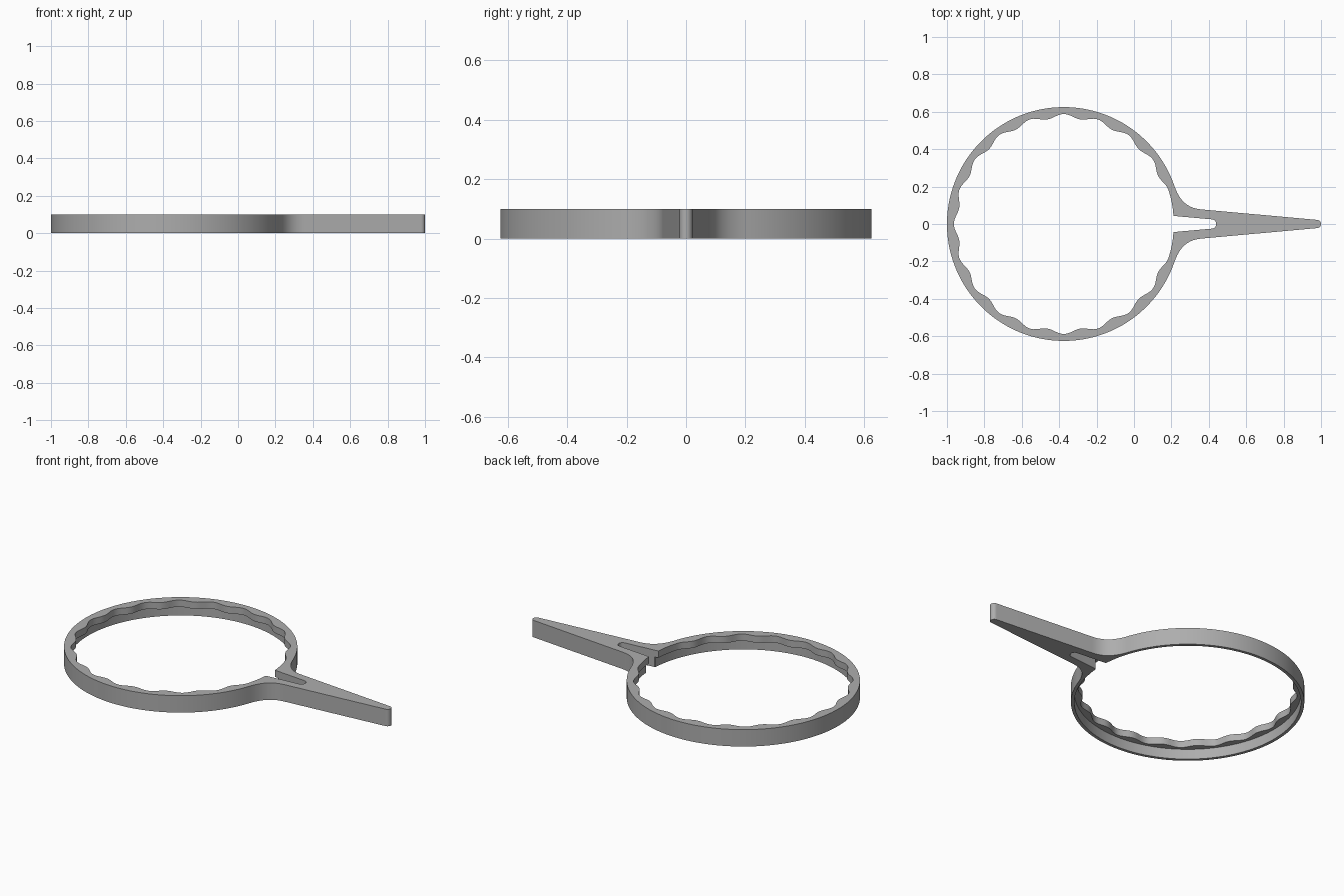
import bpy
import bmesh
from math import sin, cos, radians, hypot

HEIGHT = 0.1
LEDGE_Z = 0.06       # underside of the scalloped grip band
CENTRE_X = -0.375
OUTER_R = 0.625
WALL_R = 0.607       # plain inner wall below the grip band
SCALLOPS = 20

cube = bpy.data.objects.get("Cube")
if cube:
    bpy.data.objects.remove(cube, do_unlink=True)


def polar(r, deg):
    return (CENTRE_X + r * cos(radians(deg)), r * sin(radians(deg)))


def mirrored(points):
    """Same points below the x axis, in reverse order."""
    return [(x, -y) for x, y in reversed(points)]


def scallop_radius(deg):
    if deg < 18 or deg > 342:
        return 0.588
    return 0.577 + 0.011 * cos(radians(deg * SCALLOPS))


def bezier(a, b, c, d, n=14):
    pts = []
    for i in range(n + 1):
        t = i / n
        s = 1 - t
        pts.append(tuple(s**3 * a[k] + 3 * s * s * t * b[k] + 3 * s * t * t * c[k] + t**3 * d[k]
                         for k in (0, 1)))
    return pts


# Outer outline: rounded tip, tapering handle, fillet, ring
tip = [(0.978 + 0.022 * cos(radians(a)), 0.022 * sin(radians(a))) for a in range(10, 91, 16)]
fillet = bezier((0.36, 0.078), (0.28, 0.085), (0.24, 0.13), polar(OUTER_R, 20))
upper_half = tip + fillet
arc = [polar(OUTER_R, a) for a in range(22, 339, 2)]
outer = upper_half + arc + mirrored(upper_half)

# Inner outline: scalloped grip, then the slot running into the handle
grip = [polar(scallop_radius(a), a) for a in range(6, 355, 1)]
slot_end = [(0.415 + 0.025 * cos(radians(a)), 0.025 * sin(radians(a))) for a in range(10, 91, 16)]
slot_half = slot_end + [(0.235, 0.041), (0.21, 0.044)]
inner_top = slot_half + grip + mirrored(slot_half)


def pushed_to_wall(p):
    r = hypot(p[0] - CENTRE_X, p[1])
    k = max(1, WALL_R / r)
    return (CENTRE_X + (p[0] - CENTRE_X) * k, p[1] * k)


inner_low = [pushed_to_wall(p) for p in inner_top]

bm = bmesh.new()


def loop(points, z):
    verts = [bm.verts.new((x, y, z)) for x, y in points]
    edges = [bm.edges.new((v, verts[i - 1])) for i, v in enumerate(verts)]
    return verts, edges


def wall(a, b):
    for i in range(len(a)):
        bm.faces.new((a[i - 1], a[i], b[i], b[i - 1]))


out_low, out_low_e = loop(outer, 0)
out_top, out_top_e = loop(outer, HEIGHT)
in_low, in_low_e = loop(inner_low, 0)
ledge_out, _ = loop(inner_low, LEDGE_Z)
ledge_in, _ = loop(inner_top, LEDGE_Z)
in_top, in_top_e = loop(inner_top, HEIGHT)

# Side walls and ledge, then the flat top and bottom
wall(out_low, out_top)
wall(in_low, ledge_out)
wall(ledge_out, ledge_in)
wall(ledge_in, in_top)
bmesh.ops.triangle_fill(bm, edges=out_low_e + in_low_e, use_beauty=True)
bmesh.ops.triangle_fill(bm, edges=out_top_e + in_top_e, use_beauty=True)
bmesh.ops.remove_doubles(bm, verts=bm.verts, dist=0.0002)
bmesh.ops.recalc_face_normals(bm, faces=bm.faces)

mesh = bpy.data.meshes.new("ring_wrench")
bm.to_mesh(mesh)
bm.free()
wrench = bpy.data.objects.new("ring_wrench", mesh)
bpy.context.collection.objects.link(wrench)

# Plain grey plastic
grey = bpy.data.materials.new("grey")
grey.use_nodes = True
colour = (0.42, 0.42, 0.42, 1)
grey.diffuse_color = colour
grey.node_tree.nodes["Principled BSDF"].inputs["Base Color"].default_value = colour
mesh.materials.append(grey)

bpy.ops.object.select_all(action="DESELECT")
wrench.select_set(True)
bpy.context.view_layer.objects.active = wrench
bpy.ops.object.shade_smooth_by_angle(angle=radians(30))
